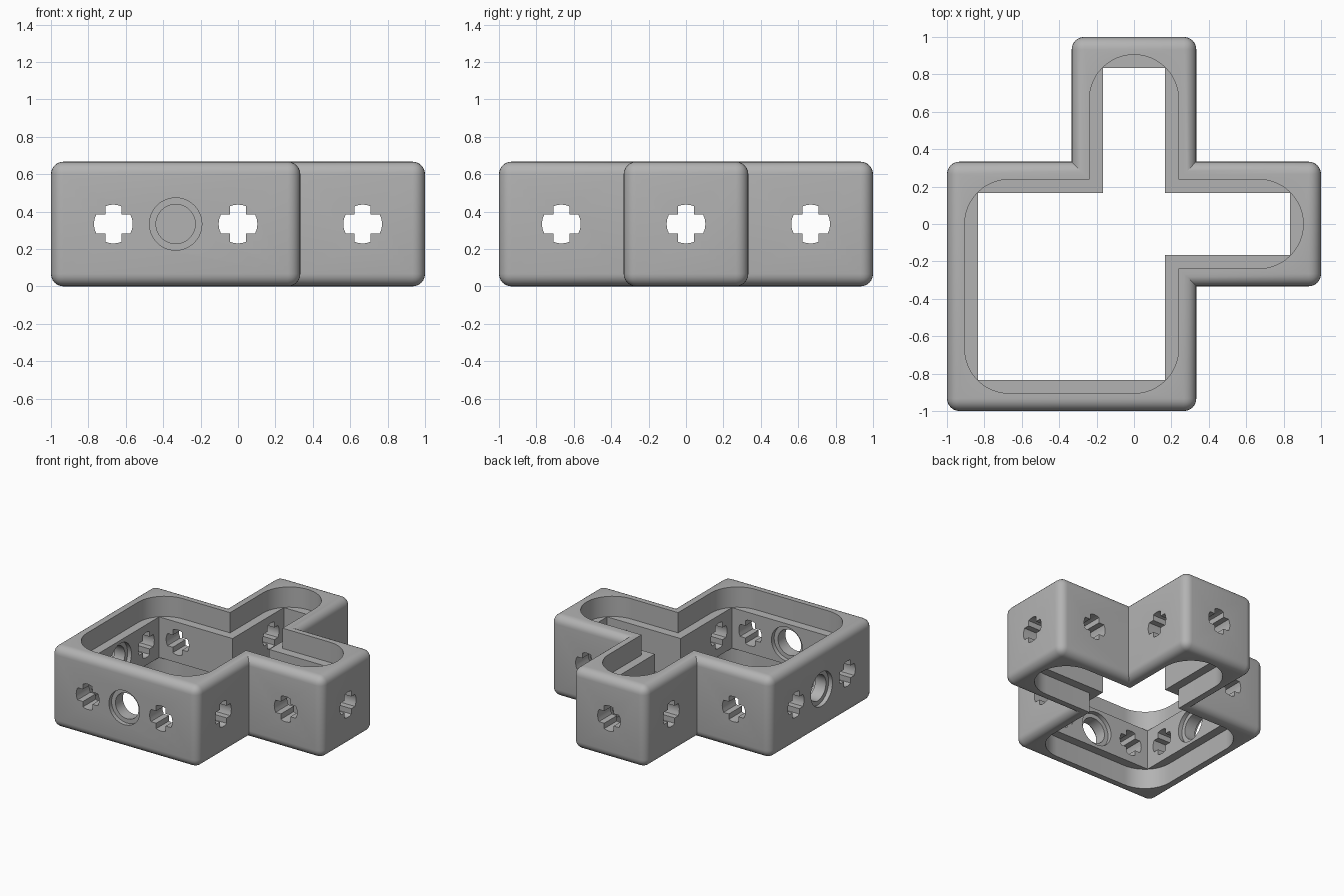
import bpy, bmesh, math

cube = bpy.data.objects.get("Cube")
if cube:
    bpy.data.objects.remove(cube)

CELL = 1 / 3            # hole pitch
H = 2 * CELL            # frame height
WALL, RIM = CELL / 2, 0.095
LEDGE = CELL / 2        # depth of the top and bottom recesses
AXES = {"x": lambda u, v, w: (w, u, v),
        "y": lambda u, v, w: (u, w, v),
        "z": lambda u, v, w: (u, v, w)}

grey = bpy.data.materials.new("grey_plastic")
grey.use_nodes = True
grey.diffuse_color = (0.45, 0.45, 0.45, 1)
grey.node_tree.nodes["Principled BSDF"].inputs["Base Color"].default_value = (0.45, 0.45, 0.45, 1)


def make_object(name, bm):
    bmesh.ops.recalc_face_normals(bm, faces=bm.faces)
    mesh = bpy.data.meshes.new(name)
    bm.to_mesh(mesh)
    bm.free()
    mesh.materials.append(grey)
    obj = bpy.data.objects.new(name, mesh)
    bpy.context.collection.objects.link(obj)
    return obj


def prism(points, lo, hi, axis="z"):
    """Extrude a 2D profile along an axis."""
    bm = bmesh.new()
    place = AXES[axis]
    rings = [[bm.verts.new(place(u, v, w)) for u, v in points] for w in (lo, hi)]
    n = len(points)
    bm.faces.new(rings[0])
    bm.faces.new(rings[1])
    for i in range(n):
        j = (i + 1) % n
        bm.faces.new((rings[0][i], rings[0][j], rings[1][j], rings[1][i]))
    return bm


def outline(inset, radius=0, steps=12):
    """Square with two arms, inset evenly, with rounded outer corners."""
    b = CELL
    corners = [(-1, -1), (b, -1), (b, -b), (1, -b), (1, b),
               (b, b), (b, 1), (-b, 1), (-b, b), (-1, b)]
    points = []
    for x, y in corners:
        sx, sy = math.copysign(1, x), math.copysign(1, y)
        px, py = x - sx * inset, y - sy * inset
        if radius and abs(x) != abs(y) or radius and abs(x) == 1:
            start = math.atan2(sy, sx) - math.pi / 4
            cx, cy = px - sx * radius, py - sy * radius
            arc = [start + math.pi / 2 * k / steps for k in range(steps + 1)]
            new = [(cx + radius * math.cos(a), cy + radius * math.sin(a)) for a in arc]
        else:
            new = [(px, py)]
        for p in new:
            if not points or math.dist(p, points[-1]) > 1e-5:
                points.append(p)
    return points


def cross(centre, radius=0.104, half_w=0.043, half_h=0.05):
    """Axle-shaped profile: a plus with slightly rounded tips."""
    def tip(half, turn):
        a = math.asin(half / radius)
        return [(radius * math.cos(turn + a * t), radius * math.sin(turn + a * t))
                for t in (-1, -0.5, 0, 0.5, 1)]
    points = []
    for q in range(4):
        points += tip(half_w if q % 2 else half_h, q * math.pi / 2)
        sx, sy = (1, -1, -1, 1)[q], (1, 1, -1, -1)[q]
        points.append((sx * half_w, sy * half_h))
    return [(centre + u, H / 2 + v) for u, v in points]


def pin_hole(axis, sides=48):
    """Round hole with a shallow counterbore on both wall faces."""
    bore, lip, depth = 0.105, 0.14, 0.035
    inner = -1 + WALL
    profile = [(lip, -1.1), (lip, -1 + depth), (bore, -1 + depth),
               (bore, inner - depth), (lip, inner - depth), (lip, inner + 0.1)]
    bm = bmesh.new()
    rings = []
    for r, w in profile:
        angles = [2 * math.pi * k / sides for k in range(sides)]
        rings.append([bm.verts.new(AXES[axis](-CELL + r * math.cos(a), H / 2 + r * math.sin(a), w))
                      for a in angles])
    for a, b in zip(rings, rings[1:]):
        for i in range(sides):
            j = (i + 1) % sides
            bm.faces.new((a[i], a[j], b[j], b[i]))
    bm.faces.new(rings[0])
    bm.faces.new(rings[-1])
    return bm


# Outer body with rounded outer edges; inside corners stay sharp
body = prism(outline(0), 0, H)
bmesh.ops.recalc_face_normals(body, faces=body.faces)
edges = [e for e in body.edges
         if not all(abs(abs(v.co.x) - CELL) < 1e-4 and abs(abs(v.co.y) - CELL) < 1e-4
                    for v in e.verts)]
bmesh.ops.bevel(body, geom=edges, offset=0.067, segments=6, profile=0.5, affect="EDGES")
frame = make_object("angled_frame", body)

# Cavity, recesses, axle holes and pin holes
cutters = [prism(outline(WALL), -0.1, H + 0.1)]
recess = outline(RIM, CELL - RIM)
cutters += [prism(recess, -0.1, LEDGE), prism(recess, H - LEDGE, H + 0.1)]
for axis in "xy":
    cutters += [prism(cross(c), -1.1, 1.1, axis) for c in (-2 * CELL, 0, 2 * CELL)]
    cutters.append(pin_hole(axis))

bpy.context.view_layer.objects.active = frame
for bm in cutters:
    cutter = make_object("cutter", bm)
    cutter.hide_render = True
    cut = frame.modifiers.new("cut", "BOOLEAN")
    cut.operation, cut.solver, cut.object = "DIFFERENCE", "EXACT", cutter
    bpy.ops.object.modifier_apply(modifier=cut.name)
    bpy.data.objects.remove(cutter)

bpy.ops.object.select_all(action="DESELECT")
frame.select_set(True)
bpy.ops.object.shade_smooth_by_angle(angle=math.radians(30))
